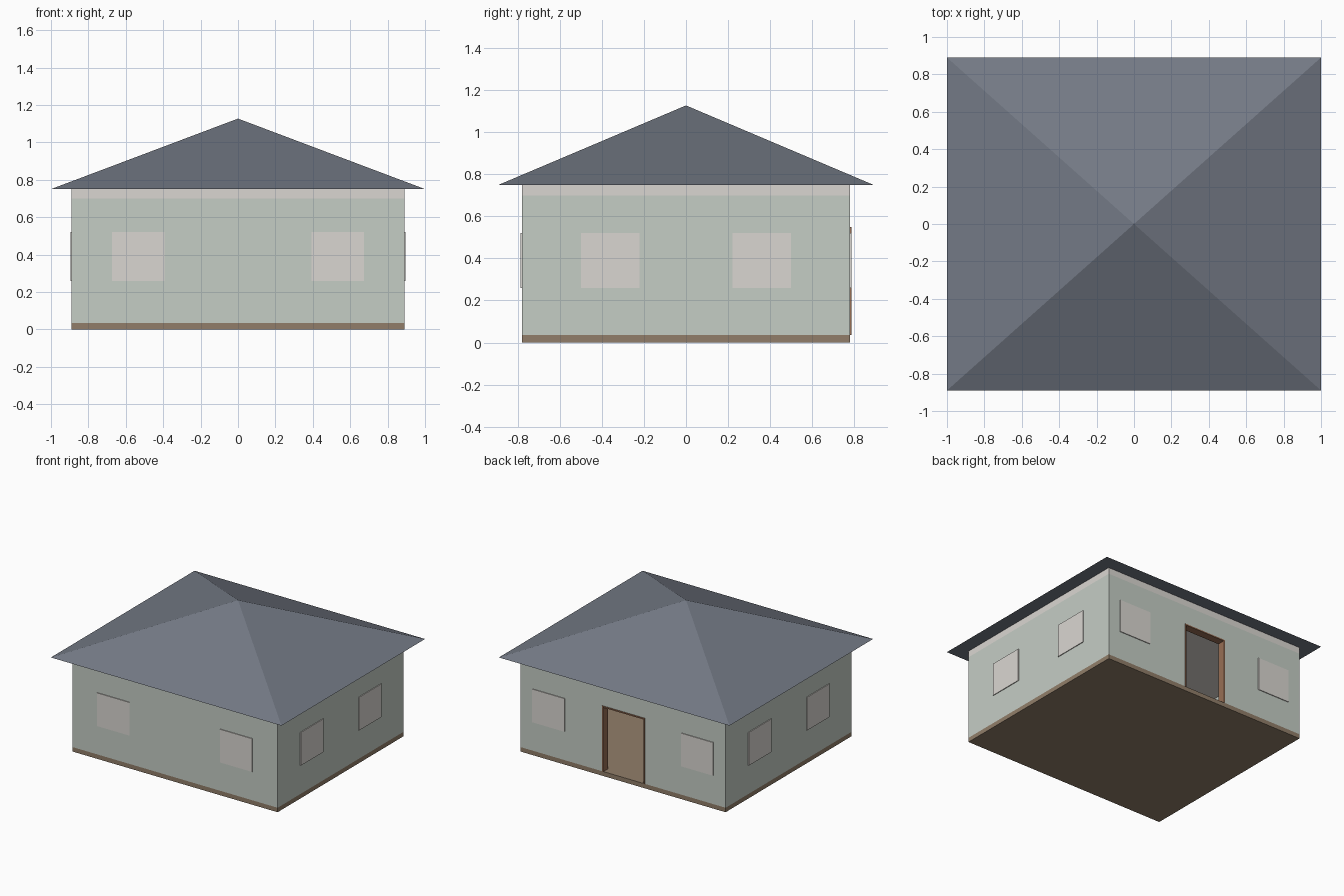
import bpy, bmesh

if "Cube" in bpy.data.objects:
    bpy.data.objects.remove(bpy.data.objects["Cube"])

WX, WY, T = 0.89, 0.78, 0.05      # wall half sizes and thickness
Z0, Z1 = 0.035, 0.70              # wall bottom and top


def mat(name, rgb):
    m = bpy.data.materials.new(name)
    m.diffuse_color = (*[(c / 255) ** 2.2 for c in rgb], 1)
    m.use_nodes = True
    m.node_tree.nodes["Principled BSDF"].inputs["Base Color"].default_value = m.diffuse_color
    return m


SAGE = mat("sage", (196, 204, 196))
CREAM = mat("cream", (217, 213, 208))
BROWN = mat("brown", (144, 125, 105))
SLATE = mat("slate", (115, 121, 132))
TIMBER = mat("timber", (150, 110, 85))


def make(name, bm, material):
    bmesh.ops.recalc_face_normals(bm, faces=bm.faces)
    me = bpy.data.meshes.new(name)
    bm.to_mesh(me)
    bm.free()
    ob = bpy.data.objects.new(name, me)
    bpy.context.collection.objects.link(ob)
    if material:
        me.materials.append(material)
    return ob


def box(name, x, y, z, material=None):
    bm = bmesh.new()
    bmesh.ops.create_cube(bm, size=1)
    for v in bm.verts:
        v.co = [(r[0] + r[1]) / 2 + c * (r[1] - r[0]) for c, r in zip(v.co, (x, y, z))]
    return make(name, bm, material)


def cut(target, cutter):
    cutter.hide_render = True
    cutter.hide_set(True)
    mod = target.modifiers.new("cut", "BOOLEAN")
    mod.operation = "DIFFERENCE"
    mod.solver = "EXACT"
    mod.object = cutter


# floor slab and ceiling slab
box("floor_slab", (-WX, WX), (-WY, WY), (0, Z0), BROWN)
box("ceiling_slab", (-WX, WX), (-WY, WY), (Z1, 0.75), CREAM)

# hollow walls with an open doorway at the back
DX0, DX1, DZ = -0.19, 0.18, 0.55
walls = box("walls", (-WX, WX), (-WY, WY), (Z0, Z1), SAGE)
cut(walls, box("room_cutter", (T - WX, WX - T), (T - WY, WY - T), (-0.1, 0.9)))
cut(walls, box("door_cutter", (DX0, DX1), (WY - 0.1, WY + 0.1), (-0.05, DZ)))

# thin frame lining the doorway
P, F = 0.006, 0.01
fy = (WY - T - P, WY + P)
box("door_jamb_left", (DX0, DX0 + F), fy, (Z0, DZ), TIMBER)
box("door_jamb_right", (DX1 - F, DX1), fy, (Z0, DZ), TIMBER)
box("door_head", (DX0 + F, DX1 - F), fy, (DZ - F, DZ), TIMBER)

# two window panels on every side, slightly proud of the walls
wz = (0.26, 0.52)
for s, side in ((-1, "left"), (1, "right")):
    def span(a, b):
        return tuple(sorted((s * a, s * b)))
    box("front_window_" + side, span(0.393, 0.673), (-WY - P, -WY + T + P), wz, CREAM)
    box("back_window_" + side, span(0.505, 0.785), (WY - T - P, WY + P), wz, CREAM)
    for lo, hi, end in ((-0.5, -0.22, "front"), (0.22, 0.5, "back")):
        box(f"{side}_window_{end}", span(WX - T - P, WX + P), (lo, hi), wz, CREAM)

# pyramid roof with overhanging eaves
bm = bmesh.new()
base = [bm.verts.new((x, y, 0.75)) for x, y in
        ((-1, -0.89), (1, -0.89), (1, 0.89), (-1, 0.89))]
apex = bm.verts.new((0, 0, 1.127))
bm.faces.new(base)
for i in range(4):
    bm.faces.new((base[i], base[(i + 1) % 4], apex))
make("roof", bm, SLATE)
